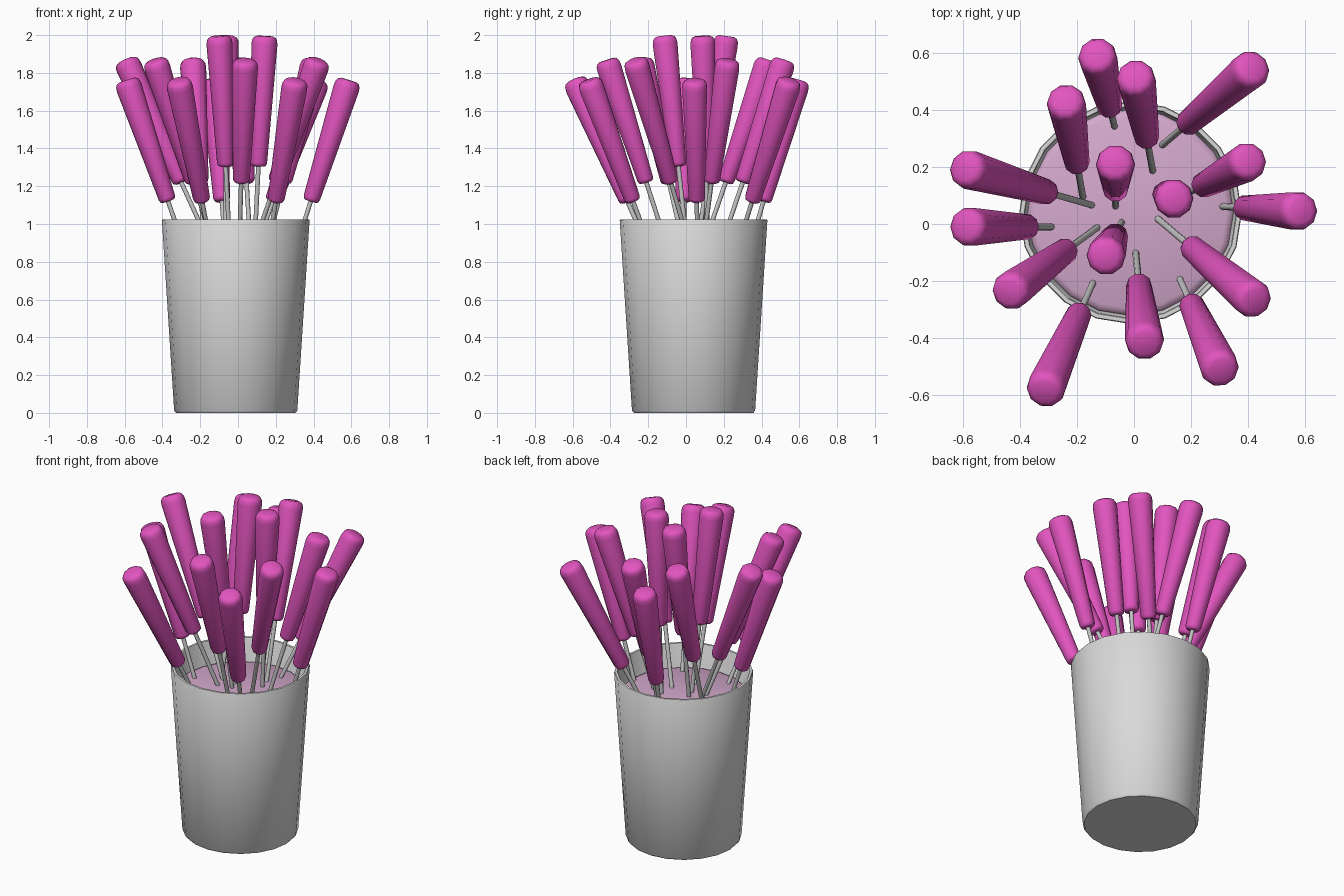
import bpy, bmesh, math
from mathutils import Vector

if "Cube" in bpy.data.objects:
    bpy.data.objects.remove(bpy.data.objects["Cube"])


def material(name, rgb):
    m = bpy.data.materials.new(name)
    m.diffuse_color = (*rgb, 1)
    m.use_nodes = True
    m.node_tree.nodes["Principled BSDF"].inputs["Base Color"].default_value = m.diffuse_color
    return m


CUP = material("light grey cup", (0.70, 0.70, 0.70))
STEEL = material("steel", (0.55, 0.55, 0.55))
PINK = material("magenta handle", (0.76, 0.09, 0.52))
PALE = material("pale pink filling", (0.66, 0.40, 0.61))


def lathe(name, profile, sides, mat, start=(0, 0, 0), axis=(0, 0, 1), angle=40):
    """Spin (radius, height) points about an axis; zero radius closes an end."""
    bm = bmesh.new()
    rings = []
    for r, h in profile:
        if r == 0:
            rings.append([bm.verts.new((0, 0, h))] * sides)
        else:
            rings.append([bm.verts.new((r * math.cos(math.tau * i / sides),
                                        r * math.sin(math.tau * i / sides), h))
                          for i in range(sides)])
    for a, b in zip(rings, rings[1:]):
        for i in range(sides):
            j = (i + 1) % sides
            quad = list(dict.fromkeys((a[i], a[j], b[j], b[i])))
            bm.faces.new(quad)
    bmesh.ops.recalc_face_normals(bm, faces=bm.faces)
    me = bpy.data.meshes.new(name)
    bm.to_mesh(me)
    bm.free()
    me.materials.append(mat)
    ob = bpy.data.objects.new(name, me)
    bpy.context.collection.objects.link(ob)
    ob.location = start
    ob.rotation_mode = 'QUATERNION'
    ob.rotation_quaternion = Vector((0, 0, 1)).rotation_difference(Vector(axis))
    bpy.ops.object.select_all(action='DESELECT')
    ob.select_set(True)
    bpy.context.view_layer.objects.active = ob
    bpy.ops.object.shade_smooth_by_angle(angle=math.radians(angle))
    return ob


CENTRE = (-0.012, 0.04, 0)

# Tapered cup with a thin wall and a softened foot
lathe("cup", [(0, 0), (0.316, 0), (0.326, 0.012), (0.391, 1.02), (0.388, 1.025),
              (0.374, 1.025), (0.371, 1.02), (0.31, 0.03), (0, 0.03)], 20, CUP, CENTRE)

# Filling that the sticks stand in
lathe("filling", [(0, 0.82), (0.362, 0.82), (0.364, 0.868), (0.356, 0.882),
                  (0.338, 0.89), (0, 0.89)], 20, PALE, CENTRE, angle=60)

# Handle rows: (tip height, handle foot height, [(tip x, tip y, foot x, foot y), ...])
ROWS = [
    (1.995, 1.305, [(-0.10, -0.115, -0.065, -0.04), (-0.065, 0.215, -0.065, 0.12),
                    (0.142, 0.088, 0.108, 0.105)]),
    (1.868, 1.22, [(0.005, 0.52, 0.045, 0.30), (0.405, 0.222, 0.24, 0.135),
                   (0.425, -0.27, 0.20, -0.08), (0.038, -0.42, 0.017, -0.21),
                   (-0.44, -0.24, -0.235, -0.09), (-0.595, 0.195, -0.30, 0.11),
                   (-0.24, 0.435, -0.20, 0.21)]),
    (1.762, 1.12, [(-0.13, 0.595, -0.085, 0.41), (0.42, 0.55, 0.185, 0.35),
                   (0.587, 0.045, 0.385, 0.057), (0.305, -0.515, 0.20, -0.28),
                   (-0.315, -0.59, -0.19, -0.31), (-0.59, -0.01, -0.37, -0.01)]),
]

for top_z, foot_z, spots in ROWS:
    for tx, ty, fx, fy in spots:
        tip, foot = Vector((tx, ty, top_z)), Vector((fx, fy, foot_z))
        axis = tip - foot
        L = axis.length
        base = foot - axis * ((foot_z - 0.85) / axis.z)
        # Rounded handle, wider at the top
        lathe("handle", [(0, 0), (0.03, 0), (0.04, 0.006), (0.045, 0.02),
                         (0.069, L - 0.045), (0.066, L - 0.022), (0.058, L - 0.008),
                         (0.042, L), (0, L)], 10, PINK, foot, axis, 60)
        # Thin metal rod into the filling
        rod = (foot - base).length + 0.02
        lathe("rod", [(0, 0), (0.012, 0), (0.012, rod), (0, rod)], 8, STEEL, base, axis, 50)
